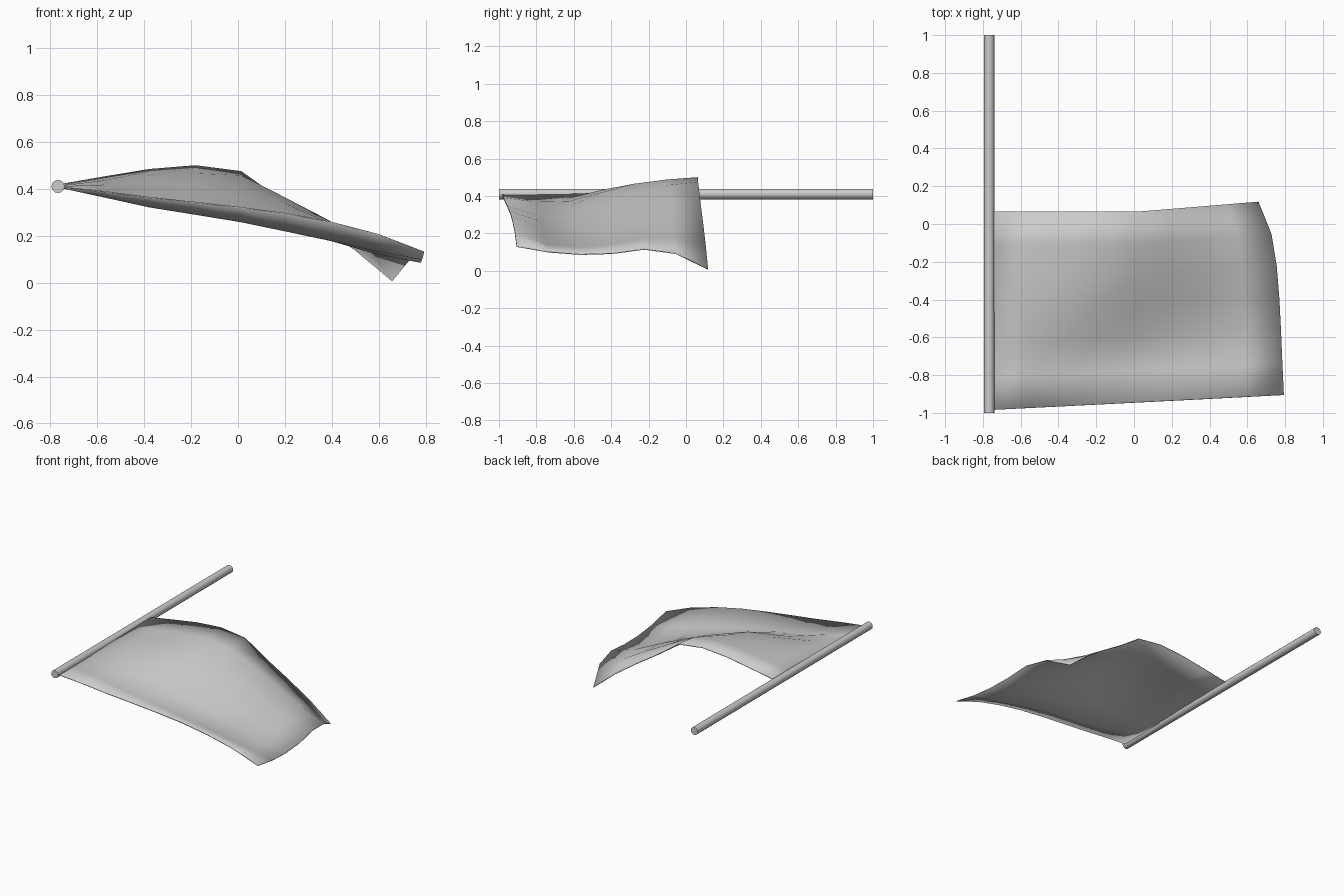
import bpy, math

POLE_X, POLE_Z, POLE_R = -0.767, 0.410, 0.028

# Cloth heights: one line per station from pole to free end, each from front to back
HEIGHTS = [
    [0.408, 0.408, 0.408, 0.410, 0.412, 0.414, 0.416],
    [0.388, 0.366, 0.385, 0.415, 0.433, 0.443, 0.450],
    [0.363, 0.323, 0.370, 0.430, 0.456, 0.471, 0.482],
    [0.342, 0.292, 0.345, 0.418, 0.463, 0.485, 0.498],
    [0.320, 0.260, 0.288, 0.350, 0.408, 0.455, 0.473],
    [0.294, 0.220, 0.230, 0.283, 0.335, 0.365, 0.358],
    [0.256, 0.180, 0.180, 0.212, 0.255, 0.272, 0.254],
    [0.205, 0.136, 0.125, 0.140, 0.170, 0.172, 0.142],
    [0.130, 0.100, 0.087, 0.092, 0.115, 0.092, 0.008],
]
END_X = [0.790, 0.782, 0.775, 0.766, 0.752, 0.724, 0.655]   # free end, front to back
NS, NR = len(HEIGHTS) - 1, len(END_X) - 1


def cloth_point(i, j):
    s, r = i / NS, j / NR
    pull = max(0, 2 * s - 1)               # free half is drawn in at the back
    x = POLE_X + (0.793 - POLE_X) * s + (END_X[j] - 0.79) * pull
    front = -0.985 + 0.08 * s
    back = 0.065 + 0.052 * pull
    return x, front + (back - front) * r, HEIGHTS[i][j]


# Flag cloth: a thin sheet with softly shaded rims
w = NR + 1
verts = [cloth_point(i, j) for i in range(NS + 1) for j in range(w)]
faces = [(i * w + j, (i + 1) * w + j, (i + 1) * w + j + 1, i * w + j + 1)
         for i in range(NS) for j in range(NR)]
mesh = bpy.data.meshes.new("flag_cloth")
mesh.from_pydata(verts, [], faces)
mesh.polygons.foreach_set("use_smooth", [True] * len(faces))
cloth = bpy.data.objects.new("flag_cloth", mesh)
bpy.context.collection.objects.link(cloth)
solid = cloth.modifiers.new("thickness", 'SOLIDIFY')
solid.thickness = 0.005
solid.offset = 0

# Pole lying along y
bpy.ops.mesh.primitive_cylinder_add(vertices=12, radius=POLE_R, depth=2,
                                    location=(POLE_X, 0, POLE_Z),
                                    rotation=(math.pi / 2, 0, 0))
pole = bpy.context.object
pole.name = "pole"
bpy.ops.object.shade_smooth_by_angle(angle=math.radians(40))
